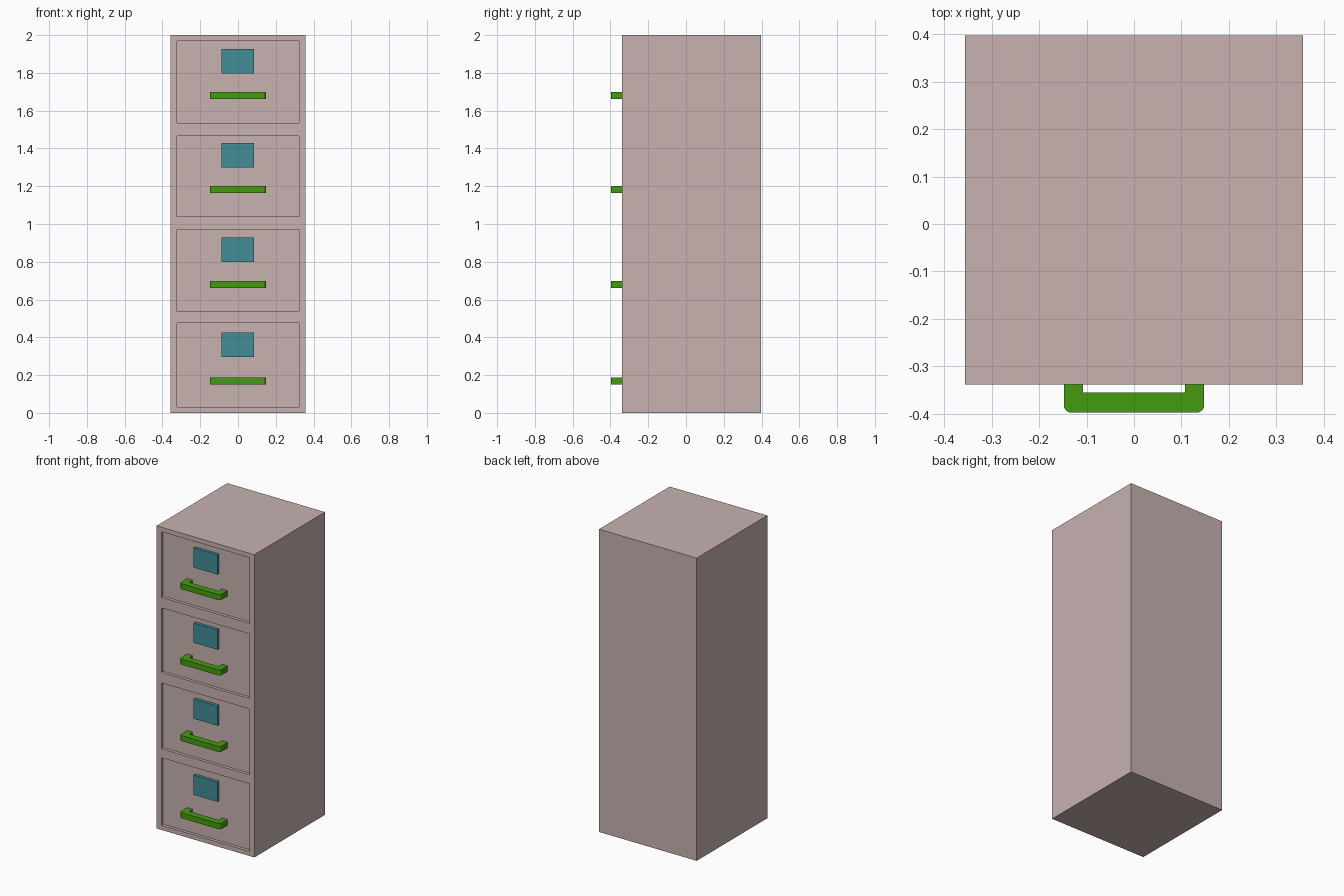
import bpy, bmesh
from math import sin, cos, pi
from mathutils import Vector

if "Cube" in bpy.data.objects:
    bpy.data.objects.remove(bpy.data.objects["Cube"])

W, FRONT, BACK, H = 0.357, -0.339, 0.398, 2.0   # cabinet half width, front, back, height
FLOOR = FRONT + 0.02                            # sunken drawer face
PANEL_X = 0.323
# per drawer: panel bottom, panel top, handle bottom, label bottom
DRAWERS = [(0.03, 0.477, 0.15, 0.295), (0.536, 0.971, 0.66, 0.798),
           (1.04, 1.467, 1.165, 1.30), (1.536, 1.97, 1.663, 1.796)]


def material(name, rgb):
    m = bpy.data.materials.new(name)
    m.diffuse_color = (*rgb, 1)
    m.use_nodes = True
    m.node_tree.nodes["Principled BSDF"].inputs["Base Color"].default_value = m.diffuse_color
    return m


def finish(name, bm, mat):
    bmesh.ops.recalc_face_normals(bm, faces=bm.faces)
    me = bpy.data.meshes.new(name)
    bm.to_mesh(me)
    bm.free()
    me.materials.append(mat)
    ob = bpy.data.objects.new(name, me)
    bpy.context.collection.objects.link(ob)
    return ob


def box(lo, hi):
    bm = bmesh.new()
    bmesh.ops.create_cube(bm, size=1)
    lo, hi = Vector(lo), Vector(hi)
    for v in bm.verts:
        v.co = (lo + hi) / 2 + v.co * (hi - lo)
    bm.normal_update()
    return bm


def front_faces(bm):
    bm.normal_update()
    return [f for f in bm.faces if f.normal.y < -0.9]


paint = material("cabinet_paint", (0.57, 0.445, 0.434))
teal = material("label_teal", (0.055, 0.27, 0.305))
green = material("handle_green", (0.06, 0.33, 0.005))

# Cabinet body: slice the front face only, then sink the drawer faces
bm = box((-W, FRONT, 0), (W, BACK, H))
cuts = [((x, 0, 0), (1, 0, 0)) for x in (-PANEL_X, PANEL_X)]
cuts += [((0, 0, z), (0, 0, 1)) for d in DRAWERS for z in d[:2]]
for co, no in cuts:
    faces = front_faces(bm)
    geom = set(faces)
    for f in faces:
        geom.update(f.edges, f.verts)
    bmesh.ops.bisect_plane(bm, geom=list(geom), plane_co=co, plane_no=no)
panels = []
for f in front_faces(bm):
    c = f.calc_center_median()
    if abs(c.x) < PANEL_X - 0.01 and any(d[0] < c.z < d[1] for d in DRAWERS):
        panels.append(f)
bmesh.ops.inset_individual(bm, faces=panels, thickness=0, depth=FRONT - FLOOR)
finish("cabinet_body", bm, paint)


def handle(name, z):
    # U-shaped plan outline with rounded outer corners, extruded upwards
    hw, y0, r, n = 0.148, -0.398, 0.016, 5
    arc = [(hw - r + r * sin(a), y0 + r - r * cos(a))
           for a in (pi / 2 * i / n for i in range(n + 1))]
    right = arc + [(hw, FLOOR), (0.108, FLOOR), (0.108, -0.355)]
    outline = right + [(-x, y) for x, y in reversed(right)]
    bm = bmesh.new()
    face = bm.faces.new([bm.verts.new((x, y, z)) for x, y in outline])
    ext = bmesh.ops.extrude_face_region(bm, geom=[face], use_keep_orig=True)
    for v in ext["geom"]:
        if isinstance(v, bmesh.types.BMVert):
            v.co.z += 0.037
    finish(name, bm, green)


# Handle and label plate on each drawer
for i, (_, _, hz, lz) in enumerate(DRAWERS, 1):
    handle(f"drawer_handle_{i}", hz)
    plate = box((-0.088, FRONT, lz), (0.086, FLOOR, lz + 0.13))
    finish(f"label_plate_{i}", plate, teal)
